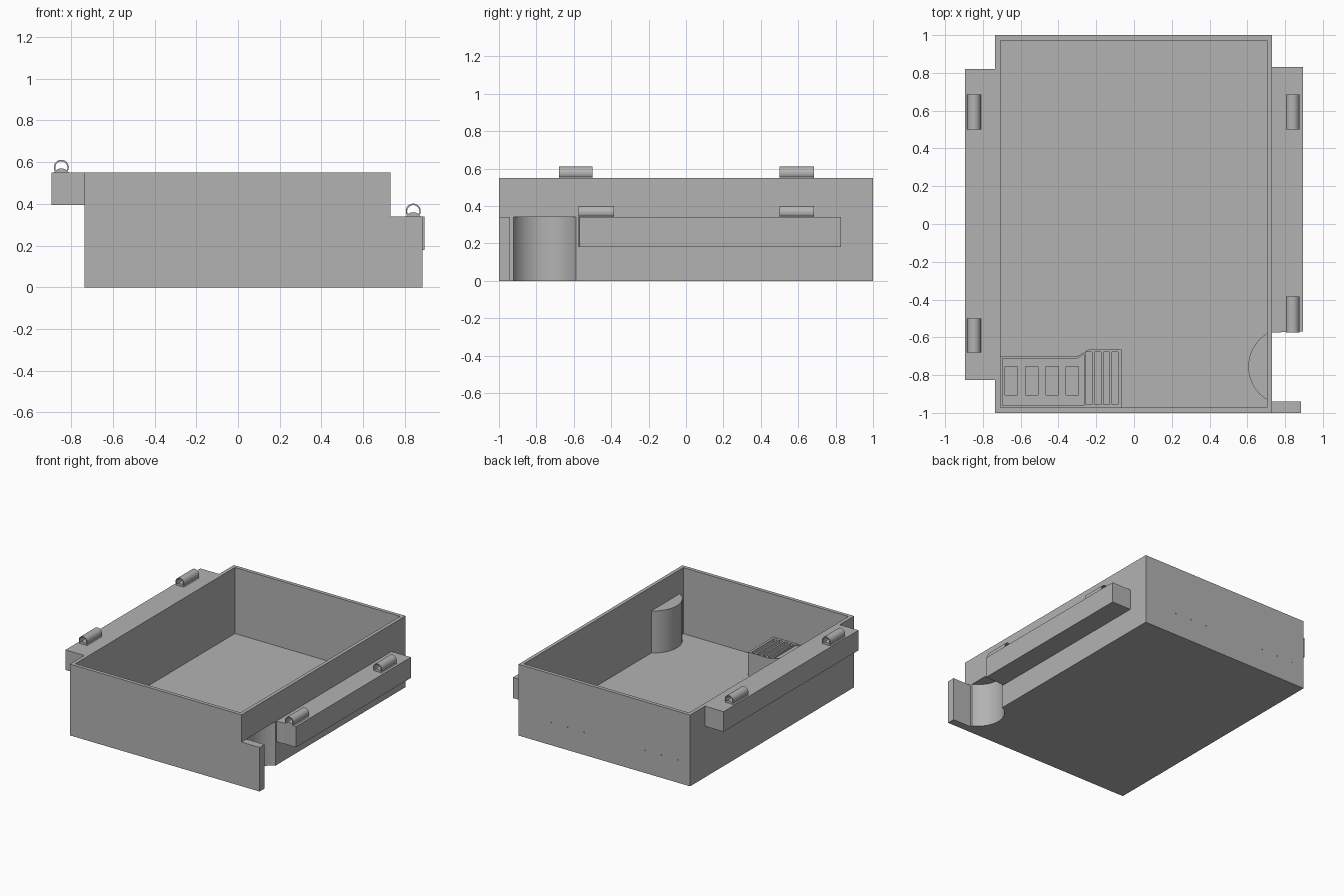
import bpy, bmesh, math

cube = bpy.data.objects.get("Cube")
if cube:
    bpy.data.objects.remove(cube, do_unlink=True)

grey = bpy.data.materials.new("plain_grey")
grey.use_nodes = True
colour = (0.45, 0.45, 0.45, 1)
grey.diffuse_color = colour
grey.node_tree.nodes["Principled BSDF"].inputs["Base Color"].default_value = colour


def prism(name, points, low, high, axis="z"):
    """Extrude a closed outline along z (points are x, y) or y (points are x, z)."""
    bm = bmesh.new()
    place = (lambda a, b, h: (a, b, h)) if axis == "z" else (lambda a, b, h: (a, h, b))
    face = bm.faces.new([bm.verts.new(place(a, b, low)) for a, b in points])
    moved = bmesh.ops.extrude_face_region(bm, geom=[face])["geom"]
    for v in moved:
        if isinstance(v, bmesh.types.BMVert):
            v.co[2 if axis == "z" else 1] += high - low
    bmesh.ops.recalc_face_normals(bm, faces=bm.faces)
    mesh = bpy.data.meshes.new(name)
    bm.to_mesh(mesh)
    bm.free()
    mesh.materials.append(grey)
    obj = bpy.data.objects.new(name, mesh)
    bpy.context.collection.objects.link(obj)
    return obj


def box(name, x0, x1, y0, y1, z0, z1):
    return prism(name, [(x0, y0), (x1, y0), (x1, y1), (x0, y1)], z0, z1)


def arc(cx, cy, r, start, end, steps):
    angles = [math.radians(start + (end - start) * i / steps) for i in range(steps + 1)]
    return [(cx + r * math.cos(a), cy + r * math.sin(a)) for a in angles]


def select(obj):
    bpy.ops.object.select_all(action="DESELECT")
    obj.select_set(True)
    bpy.context.view_layer.objects.active = obj


def cut(obj, *cutters):
    """Subtract each cutter, then remove it."""
    for cutter in cutters:
        cutter.hide_render = True
        select(obj)
        mod = obj.modifiers.new("cut", "BOOLEAN")
        mod.operation, mod.solver, mod.object = "DIFFERENCE", "EXACT", cutter
        bpy.ops.object.modifier_apply(modifier=mod.name)
        bpy.data.objects.remove(cutter, do_unlink=True)


def smooth(obj):
    select(obj)
    bpy.ops.object.shade_smooth_by_angle(angle=math.radians(30))


# Round corner recess, open towards the outside
NX, NY, NR = 0.81, -0.755, 0.185


def notch(top):
    outline = arc(NX, NY, NR, 90, 270, 40) + [(1.2, NY - NR), (1.2, NY + NR)]
    return prism("notch_cutter", outline, -0.1, top)


# Open box with a column bulging into it around the recess
body = box("box_body", -0.735, 0.73, -1, 1, 0, 0.55)
cavity = box("cavity_cutter", -0.707, 0.703, -0.972, 0.972, 0.04, 0.7)
cut(cavity, prism("column_cutter", arc(NX, NY, 0.205, 0, 354, 59), -0.1, 0.365))
cut(body, cavity, notch(0.34))

# Pin holes in the back wall
for x in (0.45, 0.31, 0.17, -0.35, -0.49, -0.63):
    cut(body, prism("pin_cutter", arc(x, 0.175, 0.004, 0, 315, 7), 0.985, 1.1, "y"))
smooth(body)

# Side rails and front flange
box("right_rail", -0.895, -0.735, -0.825, 0.82, 0.395, 0.55)
left_rail = box("left_rail", 0.73, 0.895, -0.575, 0.83, 0.18, 0.34)
cut(left_rail, notch(0.6))
smooth(left_rail)
box("front_flange", 0.73, 0.885, -1, -0.94, 0, 0.34)


# Open-bottomed hinge sleeves, each over a low rounded pad
def sleeve(name, x, z, y0, y1):
    outline = arc(x, z + 0.025, 0.036, -42, 222, 28) + arc(x, z + 0.025, 0.029, 222, -42, 28)
    smooth(prism(name, outline, y0, y1, "y"))
    pad = [(x + 0.036, z)] + arc(x, z - 0.02, 0.04, 35, 145, 12) + [(x - 0.036, z)]
    smooth(prism(name + "_pad", pad, y0, y1, "y"))


sleeve("right_back_sleeve", -0.847, 0.55, 0.5, 0.685)
sleeve("right_front_sleeve", -0.847, 0.55, -0.68, -0.5)
sleeve("left_back_sleeve", 0.84, 0.34, 0.5, 0.685)
sleeve("left_front_sleeve", 0.84, 0.34, -0.575, -0.385)

# Inner tray block with a lowered deck, four pockets and four long slots
TOP = 0.22
tray = prism("inner_tray", [(-0.707, -0.972), (-0.065, -0.972), (-0.065, -0.665),
                            (-0.24, -0.665), (-0.3, -0.7), (-0.707, -0.7)], 0.04, TOP)
cut(tray, prism("deck_cutter", [(-0.695, -0.96), (-0.265, -0.96), (-0.265, -0.69),
                                (-0.3, -0.712), (-0.695, -0.712)], TOP - 0.008, 0.4))
for i in range(4):
    x = -0.65 + 0.108 * i
    cut(tray, box("pocket_cutter", x - 0.033, x + 0.033, -0.905, -0.755, TOP - 0.03, 0.4))
    x = -0.238 + 0.046 * i
    cut(tray, box("slot_cutter", x - 0.016, x + 0.016, -0.955, -0.677, TOP - 0.03, 0.4))
